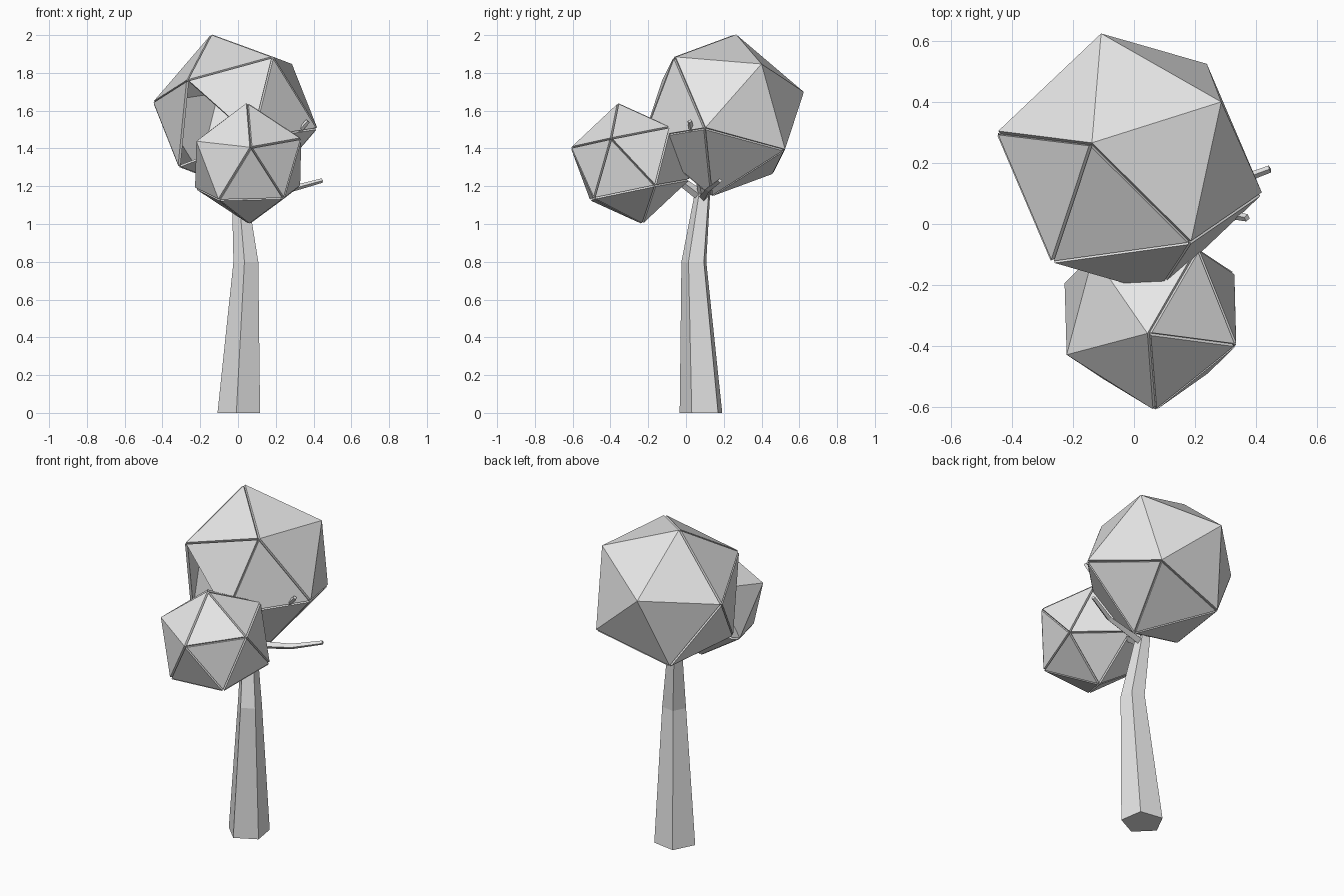
import bpy
import bmesh
import math
from mathutils import Vector, Matrix

cube = bpy.data.objects.get("Cube")
if cube:
    bpy.data.objects.remove(cube, do_unlink=True)

grey = bpy.data.materials.new("plain_grey")
grey.use_nodes = True
grey.diffuse_color = (0.8, 0.8, 0.8, 1)
grey.node_tree.nodes["Principled BSDF"].inputs["Base Color"].default_value = (0.8, 0.8, 0.8, 1)


def add_object(name, bm):
    mesh = bpy.data.meshes.new(name)
    bm.to_mesh(mesh)
    bm.free()
    mesh.materials.append(grey)
    obj = bpy.data.objects.new(name, mesh)
    bpy.context.collection.objects.link(obj)
    return obj


def frame(a, b):
    """Orthonormal frame whose first axis is a and whose second leans to b."""
    x = a.normalized()
    y = (b - x * b.dot(x)).normalized()
    return Matrix((x, y, x.cross(y))).transposed()


def crown(name, centre, radius, top, neighbour, shell_ends, hole=None):
    """Twenty-sided crown of thick panels; faces touching shell_ends stay joined."""
    thickness = 0.014
    bm = bmesh.new()
    bmesh.ops.create_icosphere(bm, subdivisions=1, radius=radius - thickness / 0.795)
    start = max(bm.verts, key=lambda v: v.co.z)
    beside = start.link_edges[0].other_vert(start)
    turn = frame(Vector(top), Vector(neighbour)) @ frame(start.co, beside.co).transposed()
    bmesh.ops.transform(bm, matrix=turn.to_4x4(), verts=bm.verts)

    def nearest(direction):
        return max(bm.verts, key=lambda v: v.co.dot(Vector(direction)))

    ends = [nearest(d) for d in shell_ends]
    shell = {f for f in bm.faces if any(v in ends for v in f.verts)}
    seams = [e for e in bm.edges if not all(f in shell for f in e.link_faces)]
    # One panel is left open
    if hole:
        gone = max(bm.faces, key=lambda f: f.calc_center_median().dot(Vector(hole)))
        bmesh.ops.delete(bm, geom=[gone], context="FACES_ONLY")
        seams = [e for e in seams if e.is_valid]
    bmesh.ops.split_edges(bm, edges=seams)
    bmesh.ops.translate(bm, verts=bm.verts, vec=centre)
    obj = add_object(name, bm)
    solid = obj.modifiers.new("panel_thickness", "SOLIDIFY")
    solid.thickness = thickness
    solid.offset = 1
    solid.use_even_offset = True


def limb(name, path, sides, turn=0.0, upright=False):
    """Tapered faceted limb through (point, radius) stations."""
    bm = bmesh.new()
    points = [Vector(p) for p, r in path]
    rings = []
    for i, (p, r) in enumerate(path):
        along = points[min(i + 1, len(points) - 1)] - points[max(i - 1, 0)]
        rot = Matrix() if upright else along.to_track_quat("Z", "Y").to_matrix().to_4x4()
        ring = []
        for k in range(sides):
            a = turn + math.tau * k / sides
            offset = rot @ Vector((r * math.cos(a), r * math.sin(a), 0))
            ring.append(bm.verts.new(points[i] + offset))
        rings.append(ring)
    for low, high in zip(rings, rings[1:]):
        for k in range(sides):
            n = (k + 1) % sides
            bm.faces.new((low[k], low[n], high[n], high[k]))
    bm.faces.new(rings[0][::-1])
    bm.faces.new(rings[-1])
    add_object(name, bm)


# Five-sided bent trunk
limb("trunk", [((0.01, 0.085, 0), 0.12), ((0.045, 0.045, 0.8), 0.07),
               ((0.01, 0.09, 1.17), 0.043)], 5, math.radians(45), upright=True)

# Branches leaving the trunk top
fork = (0.015, 0.09, 1.14)
limb("side_branch", [(fork, 0.025), ((0.28, 0.12, 1.185), 0.016),
                     ((0.445, 0.18, 1.23), 0.012)], 4)
limb("upper_twig", [(fork, 0.025), ((0.37, 0.02, 1.545), 0.012)], 4)
limb("front_branch", [(fork, 0.03), ((0.04, -0.15, 1.32), 0.018)], 4)

# Large crown, open on the lower front, and small crown in front
crown("large_crown", (-0.015, 0.198, 1.575), 0.453, (-0.125, 0.062, 0.425),
      (0.205, -0.268, 0.315), [(0.295, 0.202, 0.275), (-0.105, 0.422, 0.115)],
      hole=(-0.15, -0.32, -0.06))
crown("small_crown", (0.055, -0.295, 1.32), 0.328, (-0.005, -0.065, 0.32),
      (0.015, -0.315, 0.08), [(-0.275, -0.135, 0.12), (-0.175, 0.215, 0.19)])
